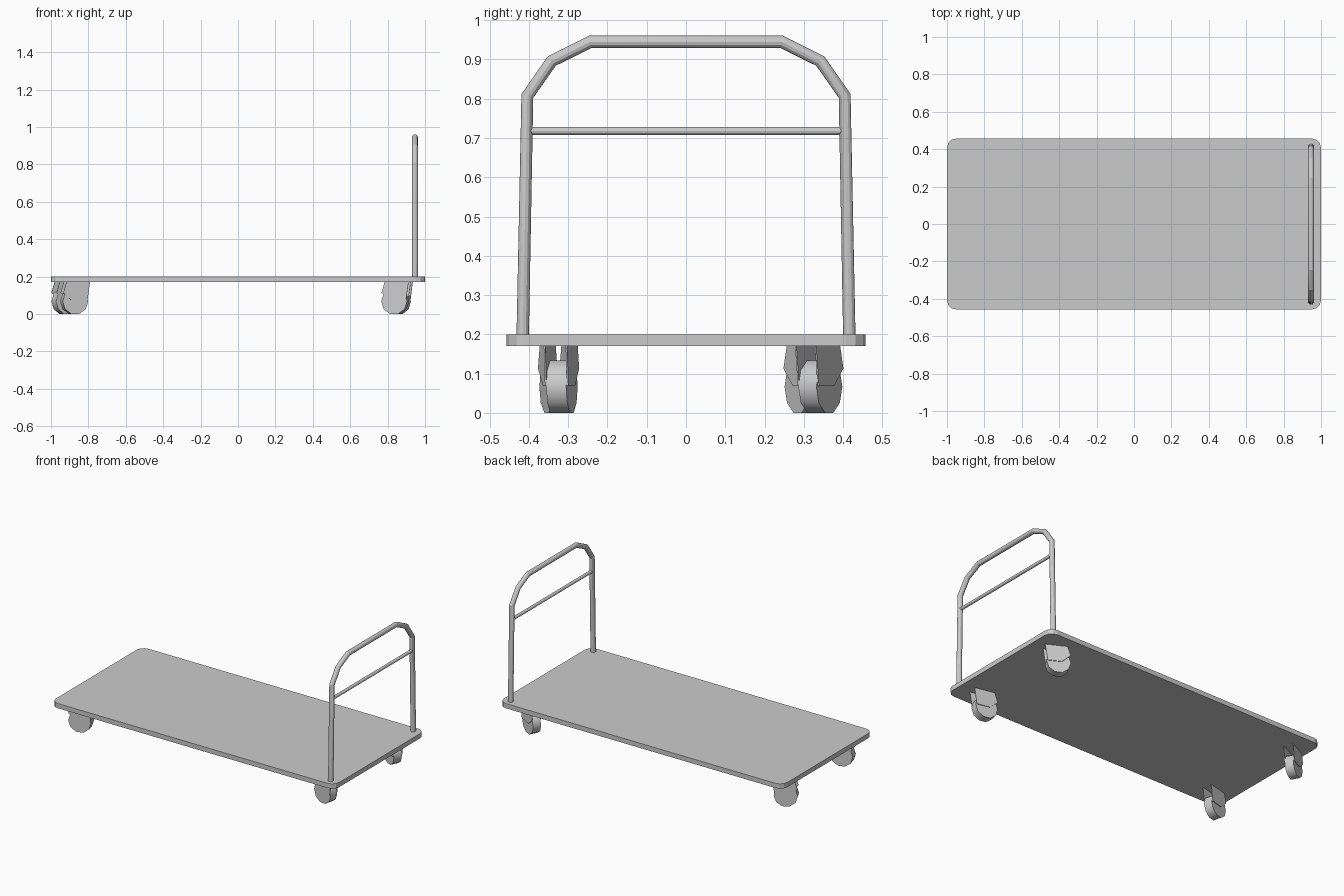
import bpy, bmesh, math
from mathutils import Matrix, Vector

if "Cube" in bpy.data.objects:
    bpy.data.objects.remove(bpy.data.objects["Cube"])


def add_object(name, bm, smooth=None):
    bmesh.ops.recalc_face_normals(bm, faces=bm.faces)
    mesh = bpy.data.meshes.new(name)
    bm.to_mesh(mesh)
    bm.free()
    ob = bpy.data.objects.new(name, mesh)
    bpy.context.collection.objects.link(ob)
    if smooth:
        shade(ob, smooth)
    return ob


def shade(ob, angle):
    bpy.ops.object.select_all(action='DESELECT')
    ob.select_set(True)
    bpy.context.view_layer.objects.active = ob
    bpy.ops.object.shade_smooth_by_angle(angle=math.radians(angle))


def prism(bm, points, offset):
    """Extrude a flat polygon along an offset vector."""
    face = bm.faces.new([bm.verts.new(p) for p in points])
    new = bmesh.ops.extrude_face_region(bm, geom=[face], use_keep_orig=True)
    verts = [g for g in new['geom'] if isinstance(g, bmesh.types.BMVert)]
    bmesh.ops.translate(bm, verts=verts, vec=offset)


def tube(name, points, radius):
    """Round bar along a straight-segment path."""
    curve = bpy.data.curves.new(name, 'CURVE')
    curve.dimensions = '3D'
    curve.bevel_depth = radius
    curve.bevel_resolution = 4
    curve.use_fill_caps = True
    spline = curve.splines.new('POLY')
    spline.points.add(len(points) - 1)
    for sp, p in zip(spline.points, points):
        sp.co = (*p, 1)
    ob = bpy.data.objects.new(name, curve)
    bpy.context.collection.objects.link(ob)
    bpy.ops.object.select_all(action='DESELECT')
    ob.select_set(True)
    bpy.context.view_layer.objects.active = ob
    bpy.ops.object.convert(target='MESH')
    shade(bpy.context.view_layer.objects.active, 25)


# deck board with rounded corners
bm = bmesh.new()
bmesh.ops.create_cube(bm, size=1)
bmesh.ops.scale(bm, vec=(2, 0.914, 0.03), verts=bm.verts)
bmesh.ops.translate(bm, vec=(0, 0, 0.185), verts=bm.verts)
corners = [e for e in bm.edges if abs(e.verts[0].co.z - e.verts[1].co.z) > 0.01]
bmesh.ops.bevel(bm, geom=corners, offset=0.05, segments=3, profile=0.5, affect='EDGES')
add_object("deck", bm)

# push handle hoop and crossbar
HANDLE_X = 0.946
half = [(0.416, 0.19), (0.404, 0.807), (0.342, 0.896), (0.243, 0.945)]
path = [(HANDLE_X, -y, z) for y, z in half] + [(HANDLE_X, y, z) for y, z in reversed(half)]
tube("push_handle", path, 0.0158)
tube("handle_crossbar", [(HANDLE_X, -0.4, 0.718), (HANDLE_X, 0.4, 0.718)], 0.01)

# casters: name, wheel centre and swivel angle
CASTERS = [("front_left", -0.876, -0.33, 15), ("back_left", -0.923, 0.307, 28),
           ("front_right", 0.84, -0.316, -12), ("back_right", 0.85, 0.342, -28)]
FORK = [(-0.05, 0.172), (-0.068, 0.113), (-0.018, 0.069), (0.065, 0.069), (0.08, 0.172)]
AXLE_Z = 0.067

for name, x, y, angle in CASTERS:
    place = Matrix.Translation((x, y, 0)) @ Matrix.Rotation(math.radians(angle), 4, 'Z')

    # ten-sided wheel
    bm = bmesh.new()
    r = AXLE_Z / math.cos(math.pi / 10)
    ring = [(r * math.sin(math.pi / 10 * (2 * i + 1)), -0.026,
             AXLE_Z - r * math.cos(math.pi / 10 * (2 * i + 1))) for i in range(10)]
    prism(bm, ring, Vector((0, 0.052, 0)))
    add_object(name + "_wheel", bm, 40).matrix_world = place

    # pair of fork plates
    bm = bmesh.new()
    for side in (-1, 1):
        prism(bm, [(u, side * 0.0265, z) for u, z in FORK], Vector((0, side * 0.004, 0)))
    add_object(name + "_fork", bm).matrix_world = place
